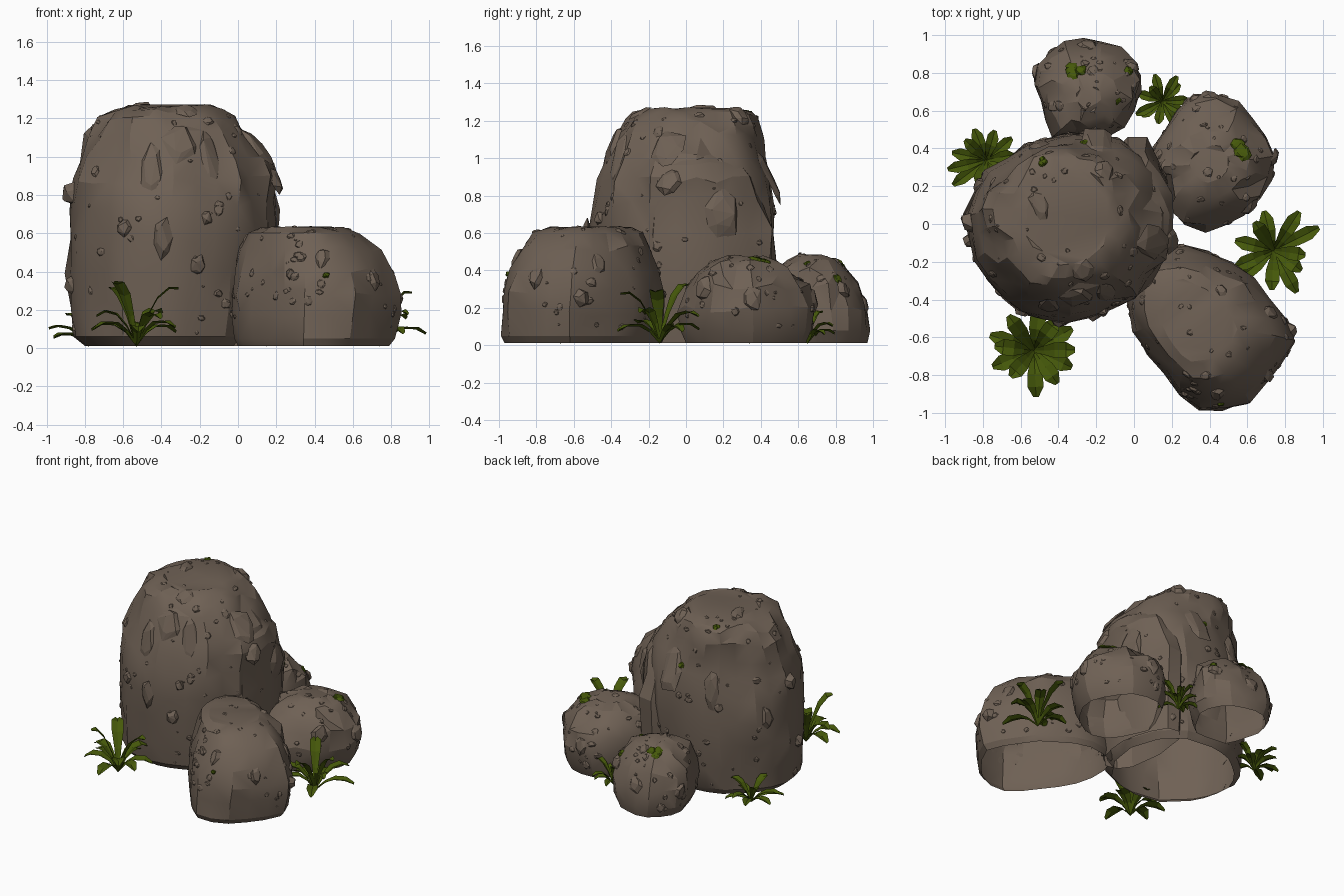
import bpy, bmesh, math, random
from mathutils import Vector, noise
from mathutils.bvhtree import BVHTree

if "Cube" in bpy.data.objects:
    bpy.data.objects.remove(bpy.data.objects["Cube"])

random.seed(7)


def material(name, rgb):
    m = bpy.data.materials.new(name)
    m.diffuse_color = (*rgb, 1)
    m.use_nodes = True
    m.node_tree.nodes["Principled BSDF"].inputs["Base Color"].default_value = m.diffuse_color
    return m


STONE = material("brown stone", (0.158, 0.119, 0.090))
LEAF = material("leaf green", (0.060, 0.098, 0.003))


def finish(bm, name, mat, angle=None):
    bmesh.ops.recalc_face_normals(bm, faces=bm.faces)
    me = bpy.data.meshes.new(name)
    bm.to_mesh(me)
    bm.free()
    me.materials.append(mat)
    ob = bpy.data.objects.new(name, me)
    bpy.context.collection.objects.link(ob)
    if angle:
        bpy.context.view_layer.objects.active = ob
        ob.select_set(True)
        bpy.ops.object.shade_smooth_by_angle(angle=math.radians(angle))
        ob.select_set(False)
    return ob


def resample(pts, n):
    pts = [Vector(p) for p in pts]
    segs = list(zip(pts, pts[1:] + pts[:1]))
    total = sum((b - a).length for a, b in segs)
    out = []
    for i in range(n):
        d = total * i / n
        for a, b in segs:
            l = (b - a).length
            if d <= l:
                out.append(a.lerp(b, d / l))
                break
            d -= l
    return out


def chip(bm, pos, normal, w, h, t):
    """Angular flake lying on a surface: w across, h up the slope, t thick."""
    n = normal.normalized()
    up = Vector((0, 0, 1)) if abs(n.z) < 0.8 else Vector((random.uniform(-1, 1), random.uniform(-1, 1), 0.1))
    x = up.cross(n).normalized()
    y = n.cross(x)
    vs = []
    for ring, s, z in ((7, 1.0, -0.2), (5, 0.65, 1.0)):
        for i in range(ring):
            a = math.tau * (i + random.uniform(-.3, .3)) / ring
            k = s * random.uniform(0.75, 1.1) / 2
            vs.append(bm.verts.new(pos + x * w * k * math.cos(a) + y * h * k * math.sin(a)
                                   + n * t * z * random.uniform(0.6, 1.1)))
    r = bmesh.ops.convex_hull(bm, input=vs)
    junk = {v for v in r["geom_interior"] + r["geom_unused"] if isinstance(v, bmesh.types.BMVert)}
    bmesh.ops.delete(bm, geom=list(junk), context="VERTS")


def boulder(name, outline, levels, n=20, rough=0.025, chips=30, slabs=(), moss=()):
    """Open-bottomed loft through levels (z, xmin, xmax, ymin, ymax), roughened, with flakes and moss."""
    ring = resample(outline, n)
    x0, x1 = min(p.x for p in ring), max(p.x for p in ring)
    y0, y1 = min(p.y for p in ring), max(p.y for p in ring)
    bm = bmesh.new()
    rows = []
    for k, (z, a, b, c, d) in enumerate(levels):
        row = []
        for p in ring:
            v = Vector((a + (b - a) * (p.x - x0) / (x1 - x0), c + (d - c) * (p.y - y0) / (y1 - y0), z))
            if k > 1:
                out = Vector((v.x - (a + b) / 2, v.y - (c + d) / 2, 0)).normalized()
                v += out * rough * (noise.noise(v * 5) + 0.8 * noise.noise(Vector((v.x * 14, v.y * 14, v.z * 4))))
                v.z += random.uniform(-1, 1) * rough * (0.9 if z < levels[-2][0] else 0.3)
            row.append(bm.verts.new(v))
        rows.append(row)
    for lo, hi in zip(rows, rows[1:]):
        for i in range(n):
            j = (i + 1) % n
            bm.faces.new((lo[i], lo[j], hi[j], hi[i]))
    bm.faces.new(rows[-1])
    bmesh.ops.triangulate(bm, faces=bm.faces)
    bmesh.ops.recalc_face_normals(bm, faces=bm.faces)
    tree = BVHTree.FromBMesh(bm)
    faces = [f for f in bm.faces if f.calc_center_median().z > 0.07]
    spots = random.choices([([v.co.copy() for v in f.verts], f.normal.copy()) for f in faces],
                           weights=[f.calc_area() for f in faces], k=chips)
    finish(bm, name, STONE, 24)
    # small broken flakes over the surface
    bm = bmesh.new()
    for (a, b, c), nor in spots:
        u, v = sorted((random.random(), random.random()))
        s = random.choice((0.02, 0.03, 0.04, 0.05, 0.065))
        chip(bm, a * u + b * (v - u) + c * (1 - v), nor, s, s * random.uniform(.6, 1.3), s * 0.16)
    # larger slabs pressed onto chosen places
    for pos, w, h, t in slabs:
        p, nor, _, _ = tree.find_nearest(Vector(pos))
        chip(bm, p, nor, w, h, t)
    finish(bm, name + "_flakes", STONE)
    # moss tufts on top
    if moss:
        bm = bmesh.new()
        for x, y, s in moss:
            p, nor, _, _ = tree.ray_cast(Vector((x, y, 3)), Vector((0, 0, -1)))
            if p:
                for _ in range(4):
                    o = Vector((random.uniform(-1, 1), random.uniform(-1, 1), 0)) * s * 0.4
                    chip(bm, p + o - nor * o.dot(nor), nor, s, s, 0.012)
        finish(bm, name + "_moss", LEAF)


# tall main boulder
boulder("main_boulder",
        [(-.9, .05), (-.83, .22), (-.6, .41), (-.38, .48), (-.08, .45), (.1, .33), (.2, .05), (.16, -.2),
         (0, -.42), (-.3, -.52), (-.6, -.48), (-.8, -.3), (-.88, -.15)],
        [(.012, -.80, .06, -.43, .40), (.06, -.86, .10, -.48, .43), (.22, -.88, .13, -.50, .45),
         (.40, -.88, .15, -.51, .47), (.58, -.89, .18, -.51, .48), (.75, -.88, .19, -.50, .47),
         (.88, -.86, .19, -.47, .44), (1.0, -.83, .15, -.42, .42), (1.12, -.79, .05, -.36, .41),
         (1.19, -.74, -.01, -.32, .38), (1.24, -.66, -.07, -.285, .36), (1.265, -.57, -.12, -.22, .30)],
        n=26, rough=0.032, chips=100,
        slabs=[((-.4, -.55, .57), .10, .25, .025), ((-.17, -.55, .43), .10, .12, .03),
               ((-.14, -.5, .69), .07, .08, .025), ((-.61, -.5, .63), .09, .1, .02),
               ((-.95, .0, .82), .13, .14, .05), ((-.9, -.1, .33), .08, .1, .03),
               ((-.45, -.45, .93), .14, .32, .015), ((-.30, -.4, 1.08), .2, .26, .02),
               ((-.12, -.4, 1.0), .14, .4, .02), ((.1, -.1, 1.05), .2, .3, .02),
               ((-.27, -.25, 1.25), .12, .14, .015), ((-.5, .4, .8), .12, .3, .02), ((-.8, .2, .6), .1, .2, .02),
               ((-.2, .45, .9), .2, .4, .02), ((-.5, .1, 1.27), .18, .1, .015), ((-.14, .3, 1.24), .12, .14, .025)],
        moss=[(-.48, .33, .04), (-.27, .43, .05)])

# buttress on the main boulder's right side
boulder("side_buttress",
        [(-.15, .1), (-.1, .4), (.05, .45), (.17, .28), (.23, .1), (.2, -.15), (.05, -.28), (-.1, -.2)],
        [(.012, -.15, .16, -.26, .42), (.3, -.15, .2, -.27, .45), (.6, -.15, .21, -.26, .46),
         (.78, -.15, .2, -.24, .42), (.88, -.15, .225, -.21, .35), (.97, -.15, .19, -.16, .28),
         (1.06, -.15, .08, -.1, .2)],
        n=14, rough=0.035, chips=20, slabs=[((.25, -.1, .88), .15, .17, .025), ((.2, .2, .7), .2, .3, .025)])

# front right boulder
boulder("front_boulder",
        [(-.03, -.3), (.03, -.15), (.25, -.1), (.42, -.14), (.65, -.28), (.8, -.48), (.87, -.6), (.78, -.78),
         (.58, -.97), (.4, -1), (.3, -.96), (.02, -.62), (-.03, -.45)],
        [(.012, .0, .79, -.97, -.13), (.05, -.02, .82, -.99, -.11), (.17, -.03, .84, -.99, -.11),
         (.29, -.03, .85, -.97, -.12), (.40, -.01, .82, -.94, -.15), (.52, .02, .75, -.88, -.19),
         (.60, .06, .64, -.82, -.23), (.63, .12, .54, -.74, -.30)],
        rough=0.025, chips=65,
        slabs=[((.43, -.95, .5), .09, .13, .02), ((.7, -.8, .36), .1, .13, .025), ((.27, -.9, .39), .05, .07, .02),
               ((.85, -.55, .25), .1, .1, .03), ((.75, -.45, .45), .1, .15, .02)],
        moss=[(.46, -.95, .03)])

# right back boulder
boulder("right_boulder",
        [(.08, .3), (.12, .45), (.25, .67), (.4, .7), (.58, .65), (.74, .4), (.72, .25), (.62, .08), (.42, -.05),
         (.25, 0), (.17, .1)],
        [(.012, .12, .68, .0, .64), (.08, .09, .72, -.03, .67), (.2, .08, .74, -.05, .68),
         (.31, .09, .73, -.01, .65), (.39, .14, .68, .07, .57), (.45, .21, .60, .15, .49), (.475, .31, .5, .24, .40)],
        n=18, rough=0.03, chips=50,
        slabs=[((.75, .35, .25), .12, .15, .025), ((.6, .1, .3), .13, .15, .025), ((.4, .7, .25), .12, .14, .02)],
        moss=[(.56, .39, .09)])

# rear boulder
boulder("rear_boulder",
        [(-.53, .75), (-.5, .88), (-.38, .98), (-.25, 1), (-.08, .95), (.03, .85), (.06, .72), (-.08, .5),
         (-.15, .45), (-.45, .48)],
        [(.012, -.48, .0, .48, .97), (.08, -.52, .04, .46, .985), (.2, -.53, .05, .45, .98),
         (.31, -.51, .03, .46, .94), (.40, -.46, -.02, .49, .87), (.455, -.38, -.1, .54, .81),
         (.48, -.31, -.17, .60, .73)],
        n=18, rough=0.03, chips=45,
        slabs=[((-.25, 1, .25), .12, .13, .02), ((0, .85, .3), .1, .1, .02), ((-.5, .8, .2), .1, .13, .02)],
        moss=[(-.31, .81, .07), (-.03, .81, .05), (-.08, .65, .03)])


def plant(name, x, y, radius, height, blades, lean=(0, 0)):
    """Rosette of arching, folded blades: a few upright, the rest drooping."""
    bm = bmesh.new()
    for i in range(blades):
        a = math.tau * (i + random.uniform(-.4, .4)) / blades
        tall = (1.0, 0.35, 0.6, 0.4)[i % 4] * random.uniform(.85, 1.05)
        reach = radius * (1.2 - 0.35 * tall) * random.uniform(.7, 1.05)
        out = Vector((math.cos(a), math.sin(a), 0))
        side = Vector((-out.y, out.x, 0))
        peak = 0.5 + 0.4 * tall
        rows = []
        for t, w in ((0, .25), (.25, .6), (.5, 1), (.78, 1.05), (1, .35)):
            z = height * tall * (1 - (1 - t / peak) ** 2)
            c = Vector((x, y, 0.008 + max(z, 0))) + out * reach * t + Vector((*lean, 0)) * t
            w *= radius * 0.15
            rows.append([bm.verts.new(c + side * w * s + Vector((0, 0, .012 * abs(s)))) for s in (-1, 0, 1)])
        for lo, hi in zip(rows, rows[1:]):
            for k in (0, 1):
                bm.faces.new((lo[k], lo[k + 1], hi[k + 1], hi[k]))
    finish(bm, name, LEAF)


# plants around the foot
plant("front_plant", -.53, -.67, .27, .32, 12)
plant("right_plant", .74, -.14, .24, .30, 11)
plant("left_plant", -.78, .34, .20, .17, 11, (-.02, .02))
plant("rear_plant", .15, .65, .16, .19, 11)
